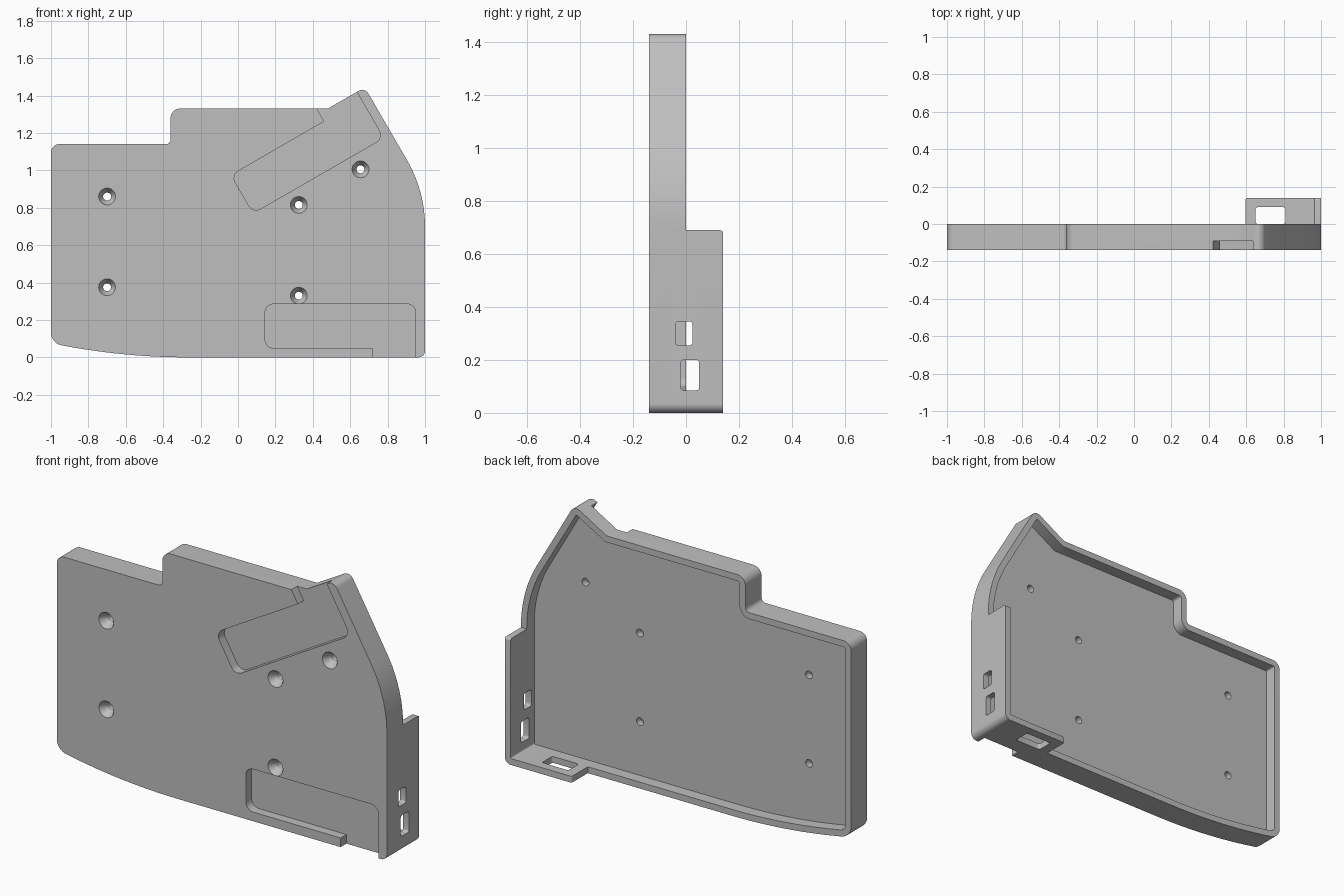
import bpy, bmesh, math
from mathutils import Vector, Matrix

if "Cube" in bpy.data.objects:
    bpy.data.objects.remove(bpy.data.objects["Cube"])

WALL = 0.035
FRONT, RIM, BACK, FLOOR = -0.14, 0.0, 0.14, -0.065


def fillet(corners, steps=8):
    """Round each (x, y, radius) corner of an outline."""
    out = []
    for i, (x, y, r) in enumerate(corners):
        p = Vector((x, y))
        if r <= 0:
            out.append(p)
            continue
        a = (Vector(corners[i - 1][:2]) - p).normalized()
        b = (Vector(corners[(i + 1) % len(corners)][:2]) - p).normalized()
        half = math.acos(a.dot(b)) / 2
        centre = p + (a + b).normalized() * r / math.sin(half)
        arm = p + a * r / math.tan(half) - centre
        end = p + b * r / math.tan(half) - centre
        begin = math.atan2(arm.y, arm.x)
        sweep = math.atan2(arm.x * end.y - arm.y * end.x, arm.dot(end))
        for k in range(steps + 1):
            t = begin + sweep * k / steps
            out.append(centre + Vector((math.cos(t), math.sin(t))) * r)
    return out


def inset(corners, d):
    """Offset a counterclockwise outline inward, adjusting its radii."""
    out = []
    for i, (x, y, r) in enumerate(corners):
        p = Vector((x, y))
        e1 = (p - Vector(corners[i - 1][:2])).normalized()
        e2 = (Vector(corners[(i + 1) % len(corners)][:2]) - p).normalized()
        n1, n2 = Vector((-e1.y, e1.x)), Vector((-e2.y, e2.x))
        q = p + (n1 + n2) * d / (1 + n1.dot(n2))
        convex = e1.x * e2.y - e1.y * e2.x > 0
        out.append((q.x, q.y, max(r - d, 0.008) if convex else (r + d if r else 0)))
    return out


def finish(name, bm):
    bmesh.ops.recalc_face_normals(bm, faces=bm.faces)
    mesh = bpy.data.meshes.new(name)
    bm.to_mesh(mesh)
    bm.free()
    ob = bpy.data.objects.new(name, mesh)
    bpy.context.collection.objects.link(ob)
    return ob


def prism(name, points, lo, hi, axis="y"):
    """Extrude a 2D outline along an axis."""
    place = {"x": lambda p, h: (h, p[0], p[1]),
             "y": lambda p, h: (p[0], h, p[1]),
             "z": lambda p, h: (p[0], p[1], h)}[axis]
    bm = bmesh.new()
    low = [bm.verts.new(place(p, lo)) for p in points]
    high = [bm.verts.new(place(p, hi)) for p in points]
    bm.faces.new(low)
    bm.faces.new(high)
    for i in range(len(points)):
        bm.faces.new((low[i - 1], low[i], high[i], high[i - 1]))
    return finish(name, bm)


def box(x0, x1, y0, y1, r=0):
    return fillet([(x0, y0, r), (x1, y0, r), (x1, y1, r), (x0, y1, r)], 4)


def cone(name, x, z, r_front, r_back, y0, y1):
    bm = bmesh.new()
    bmesh.ops.create_cone(bm, cap_ends=True, segments=32, radius1=r_front,
                          radius2=r_back, depth=y1 - y0)
    turn = Matrix.Translation((x, (y0 + y1) / 2, z)) @ Matrix.Rotation(-math.pi / 2, 4, "X")
    bm.transform(turn)
    return finish(name, bm)


def cut(target, cutter):
    cutter.hide_render = True
    mod = target.modifiers.new("cut", "BOOLEAN")
    mod.operation, mod.solver, mod.object = "DIFFERENCE", "EXACT", cutter
    bpy.context.view_layer.objects.active = target
    bpy.ops.object.modifier_apply(modifier=mod.name)
    bpy.data.objects.remove(cutter)


# Tray body with hollow back
outline = [(1, 0, 0.035), (1, 0.888, 0.71), (0.678, 1.444, 0.04), (0.48, 1.33, 0),
           (-0.36, 1.33, 0.05), (-0.36, 1.14, 0.025), (-1, 1.14, 0.045),
           (-1, 0.075, 0.07), (-0.6, 0, 3.6)]
tray = prism("case_tray", fillet(outline, 12), FRONT, BACK)
cut(tray, prism("hollow", fillet(inset(outline, WALL), 12), FLOOR, 0.3))

# Lower the rim everywhere except the raised corner guard
cut(tray, prism("rim_side", box(-1.2, 0.595, -0.2, 1.6), RIM, 0.3))
cut(tray, prism("rim_top", box(-1.2, 1.2, 0.69, 1.6), RIM, 0.3))

# Soften the two free corners of the guard
bm = bmesh.new()
bm.from_mesh(tray.data)


def guard_corner(e):
    a, b = e.verts[0].co, e.verts[1].co
    back = all(abs(v.y - BACK) < 1e-3 for v in (a, b))
    return back and (all(abs(v.z - 0.69) < 1e-3 for v in (a, b))
                     or all(abs(v.x - 0.595) < 1e-3 for v in (a, b)))


bmesh.ops.bevel(bm, geom=[e for e in bm.edges if guard_corner(e)], offset=0.012,
                offset_type="OFFSET", segments=4, profile=0.5, affect="EDGES")
bm.to_mesh(tray.data)
bm.free()

# Two matching front pockets, each open to an edge at one end
L, W, GAP, R = 0.805, 0.235, 0.575, 0.045
pocket = fillet([(0, 0, R), (GAP, 0, 0), (GAP, -0.1, 0), (L, -0.1, 0), (L, W, R), (0, W, R)])
lower = [p + Vector((0.145, 0.05)) for p in pocket]
c, s = math.cos(math.radians(30)), math.sin(math.radians(30))
flipped = [(p.x + 0.455, W - p.y + 0.627) for p in pocket]
upper = [(u * c - v * s, u * s + v * c) for u, v in flipped]
for points in (lower, upper):
    cut(tray, prism("pocket", points, -0.2, -0.09))

# Port openings in the side and bottom of the guard
cut(tray, prism("side_port", box(-0.04, 0.025, 0.255, 0.345, 0.012), 0.9, 1.1, "x"))
cut(tray, prism("side_port", box(-0.02, 0.05, 0.085, 0.2, 0.012), 0.9, 1.1, "x"))
cut(tray, prism("bottom_port", box(0.65, 0.81, 0, 0.09, 0.012), -0.1, 0.1, "z"))

# Countersunk screw holes
for x, z in [(-0.7, 0.86), (-0.7, 0.375), (0.325, 0.815), (0.325, 0.33), (0.655, 1.005)]:
    cut(tray, cone("countersink", x, z, 0.048, 0.021, FRONT - 0.005, FRONT + 0.04))
    cut(tray, cone("screw_hole", x, z, 0.021, 0.021, -0.2, 0.05))

# Grey plastic
grey = bpy.data.materials.new("grey_plastic")
grey.use_nodes = True
colour = (0.52, 0.52, 0.52, 1)
grey.diffuse_color = colour
grey.node_tree.nodes["Principled BSDF"].inputs["Base Color"].default_value = colour
tray.data.materials.clear()
tray.data.materials.append(grey)
for f in tray.data.polygons:
    f.material_index = 0

bpy.ops.object.select_all(action="DESELECT")
tray.select_set(True)
bpy.context.view_layer.objects.active = tray
bpy.ops.object.shade_smooth_by_angle(angle=math.radians(30))
